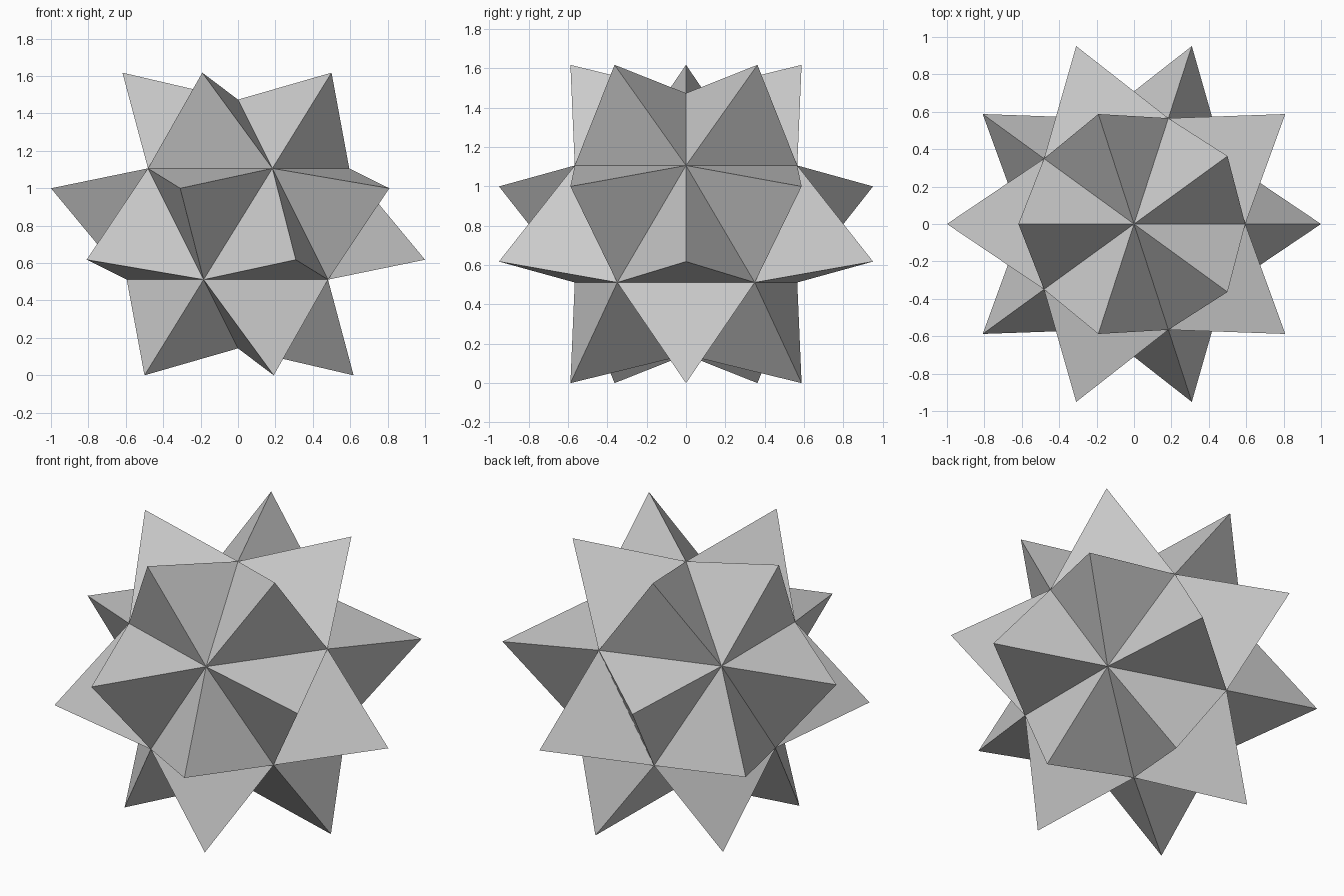
import bpy, bmesh
from math import sqrt

if "Cube" in bpy.data.objects:
    bpy.data.objects.remove(bpy.data.objects["Cube"])

PHI = (1 + sqrt(5)) / 2
MID = PHI / 2                            # height of the centre
TIP_R = sqrt(MID**2 + (1 / PHI)**2)      # centre to spike tip
CORE_R = 0.665                           # centre to valley corner

# Core: a plain icosahedron standing on one corner
bm = bmesh.new()
bmesh.ops.create_icosphere(bm, subdivisions=1, radius=CORE_R)
for v in bm.verts:
    v.co = v.co.normalized() * CORE_R

# Spikes: raise a three-sided point on each of the 20 faces
tips = bmesh.ops.poke(bm, faces=bm.faces[:])["verts"]
for v in tips:
    v.co = v.co.normalized() * TIP_R

bmesh.ops.translate(bm, verts=bm.verts[:], vec=(0, 0, MID))
bmesh.ops.recalc_face_normals(bm, faces=bm.faces[:])

mesh = bpy.data.meshes.new("spiked_star")
bm.to_mesh(mesh)
bm.free()
bpy.context.collection.objects.link(bpy.data.objects.new("spiked_star", mesh))
